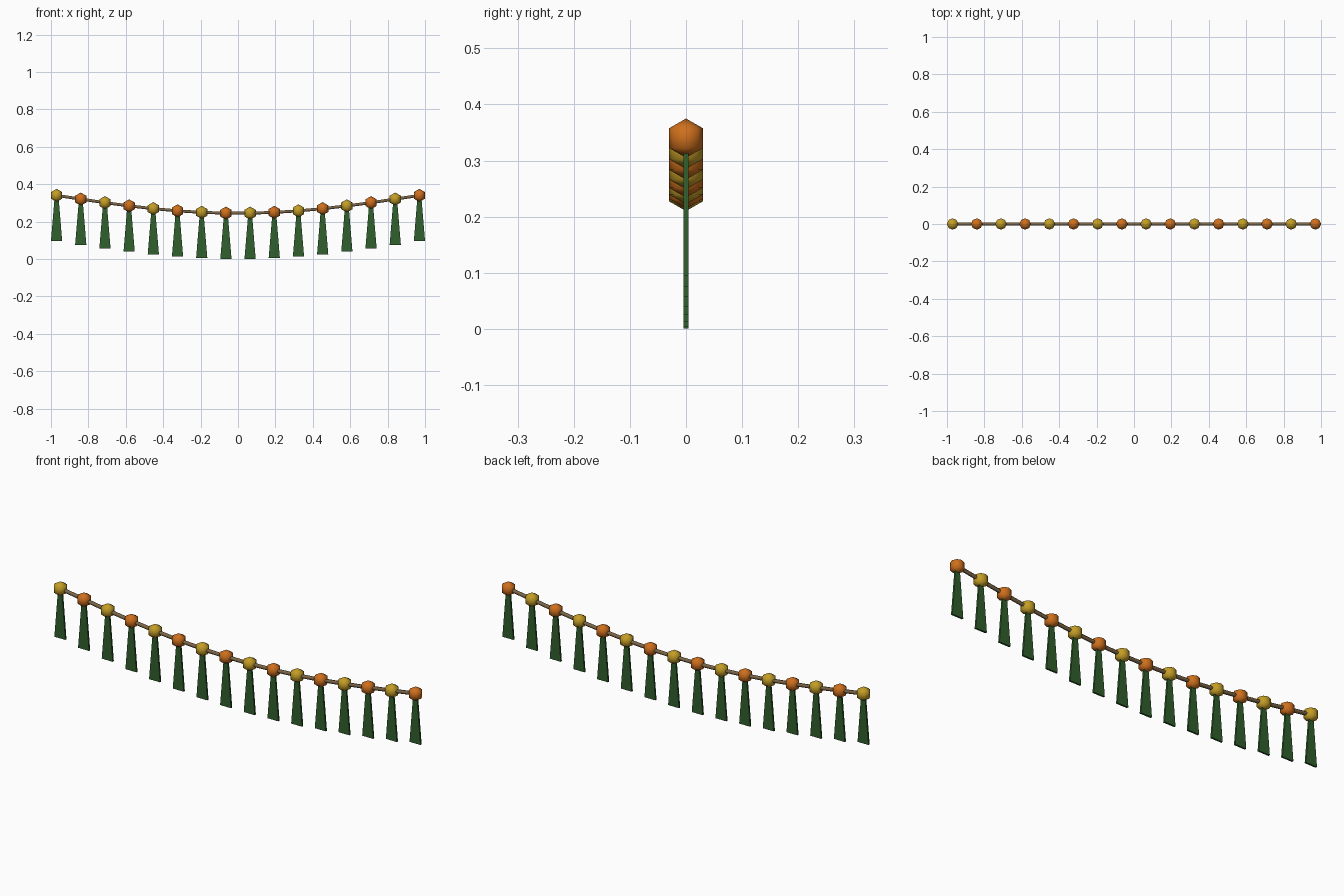
import bpy, math

if "Cube" in bpy.data.objects:
    bpy.data.objects.remove(bpy.data.objects["Cube"])

COUNT, HALF = 16, 0.97        # beads, half span of the string
TOP, SAG = 0.34, 0.0955       # end height, drop in the middle


def material(name, rgb):
    m = bpy.data.materials.new(name)
    m.diffuse_color = (*rgb, 1)
    m.use_nodes = True
    m.node_tree.nodes["Principled BSDF"].inputs["Base Color"].default_value = m.diffuse_color
    return m


orange = material("orange", (0.62, 0.16, 0.012))
yellow = material("yellow", (0.55, 0.34, 0.02))
green = material("green", (0.03, 0.115, 0.025))
tan = material("tan", (0.2, 0.13, 0.06))

points = []
for i in range(COUNT):
    t = i / (COUNT - 1)
    points.append((-HALF + 2 * HALF * t, 0, TOP - SAG * math.sin(math.pi * t)))

# Sagging string through all beads
curve = bpy.data.curves.new("string", 'CURVE')
curve.dimensions = '3D'
curve.bevel_depth = 0.009
curve.bevel_resolution = 1
curve.use_fill_caps = True
spline = curve.splines.new('POLY')
spline.points.add(COUNT - 1)
for p, co in zip(spline.points, points):
    p.co = (*co, 1)
string = bpy.data.objects.new("string", curve)
curve.materials.append(tan)
bpy.context.collection.objects.link(string)


# Flat leaf that widens downwards
def leaf(name, co, top=0.0098, bottom=0.03, thick=0.0045, length=0.2445):
    verts = [(sx * w, sy * thick, z)
             for z, w in ((-length, bottom), (0, top))
             for sx, sy in ((-1, -1), (1, -1), (1, 1), (-1, 1))]
    faces = [(3, 2, 1, 0), (4, 5, 6, 7)]
    faces += [(k, (k + 1) % 4, (k + 1) % 4 + 4, k + 4) for k in range(4)]
    mesh = bpy.data.meshes.new(name)
    mesh.from_pydata(verts, [], faces)
    mesh.materials.append(green)
    obj = bpy.data.objects.new(name, mesh)
    obj.location = co
    bpy.context.collection.objects.link(obj)


# Alternating flower beads, each with a hanging leaf
for i, co in enumerate(points):
    bpy.ops.mesh.primitive_uv_sphere_add(segments=8, ring_count=3, radius=0.035, location=co)
    bead = bpy.context.object
    bead.name = f"flower_bead_{i + 1}"
    bead.data.materials.append(orange if i % 2 else yellow)
    bpy.ops.object.shade_smooth()
    leaf(f"hanging_leaf_{i + 1}", co)
